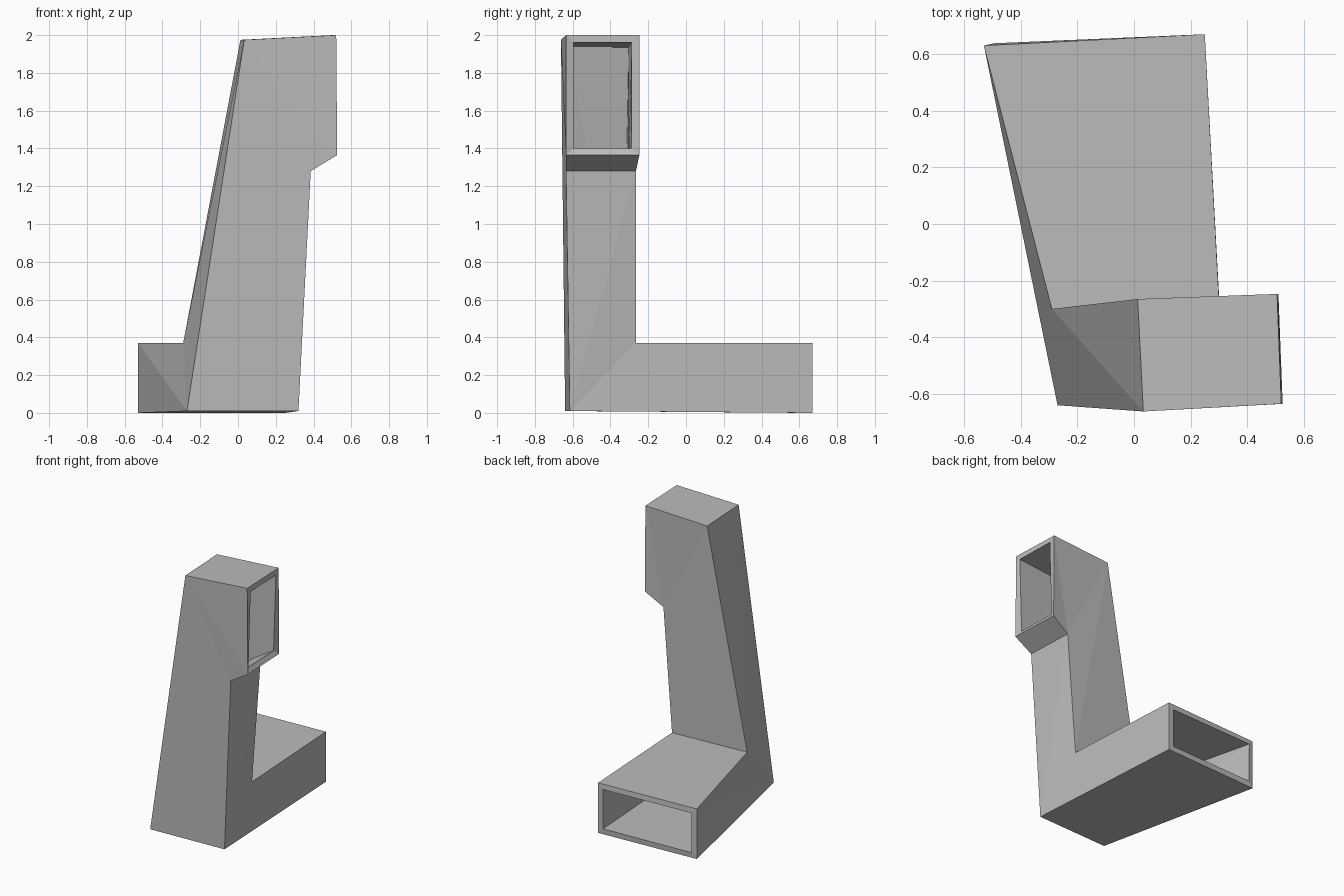
import bpy
import bmesh

cube = bpy.data.objects.get("Cube")
if cube:
    bpy.data.objects.remove(cube, do_unlink=True)

# Plain grey
grey = bpy.data.materials.new("plain grey")
grey.use_nodes = True
colour = (0.5, 0.5, 0.5, 1)
grey.diffuse_color = colour
grey.node_tree.nodes["Principled BSDF"].inputs["Base Color"].default_value = colour

# Cross-sections of the duct, from the rear opening to the side opening;
# corners run outer, outer, inner, inner around the two mitred elbows
rear_opening = [(-.53, .63, 0), (.25, .67, 0), (.25, .67, .37), (-.53, .63, .37)]
lower_elbow = [(-.27, -.64, .01), (.32, -.615, .01), (.30, -.265, .37), (-.29, -.30, .37)]
upper_elbow = [(.033, -.662, 1.975), (.385, -.635, 1.28), (.37, -.265, 1.28), (.013, -.265, 1.975)]
side_opening = [(.52, -.635, 2), (.525, -.635, 1.365), (.51, -.247, 1.365), (.505, -.247, 2)]

# Skin the sections with triangles, since the duct twists slightly
bm = bmesh.new()
rings = [[bm.verts.new(p) for p in section]
         for section in (rear_opening, lower_elbow, upper_elbow, side_opening)]
for a, b in zip(rings, rings[1:]):
    for i in range(4):
        j = (i + 1) % 4
        bm.faces.new((a[i], a[j], b[j]))
        bm.faces.new((a[i], b[j], b[i]))
bmesh.ops.recalc_face_normals(bm, faces=bm.faces)

# An open tube has no inside for the recalculation, so test the first base floor face
bm.faces.ensure_lookup_table()
if bm.faces[0].normal.z > 0:
    bmesh.ops.reverse_faces(bm, faces=bm.faces)

mesh = bpy.data.meshes.new("duct")
bm.to_mesh(mesh)
bm.free()
mesh.materials.append(grey)
duct = bpy.data.objects.new("duct", mesh)
bpy.context.collection.objects.link(duct)

# Wall thickness, grown inwards
wall = duct.modifiers.new("wall", 'SOLIDIFY')
wall.thickness = 0.04
wall.offset = -1
wall.use_even_offset = True
wall.use_quality_normals = True
